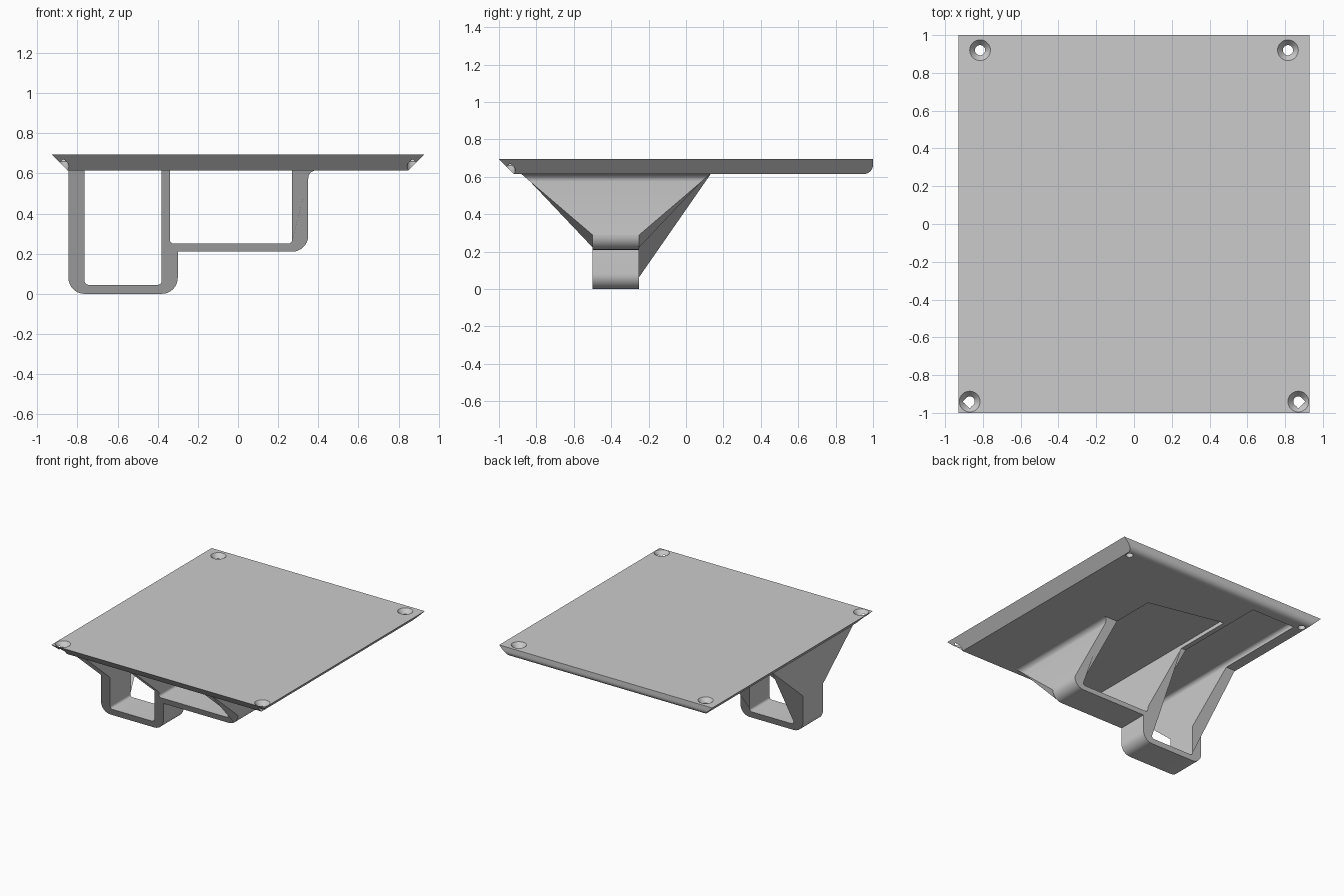
import bpy, bmesh, math
from mathutils import Matrix, Vector

cube = bpy.data.objects.get("Cube")
if cube:
    bpy.data.objects.remove(cube, do_unlink=True)

grey = bpy.data.materials.new("plain grey")
grey.use_nodes = True
GREY = (0.6, 0.6, 0.6, 1)
grey.diffuse_color = GREY
grey.node_tree.nodes["Principled BSDF"].inputs["Base Color"].default_value = GREY

TOP, UNDER = 0.695, 0.615   # plate surfaces
HALF_X = 0.93


def rounded(corners, steps=8):
    """Outline from (u, v, radius) right-angle corners."""
    out = []
    for i, (u, v, r) in enumerate(corners):
        p = Vector((u, v))
        if not r:
            out.append(p)
            continue
        d1 = (Vector(corners[i - 1][:2]) - p).normalized()
        d2 = (Vector(corners[(i + 1) % len(corners)][:2]) - p).normalized()
        centre = p + r * (d1 + d2)
        for k in range(steps + 1):
            t = math.pi / 2 * k / steps
            out.append(centre - r * (d2 * math.cos(t) + d1 * math.sin(t)))
    return out


def prism(outline, place, start, end):
    """Extrude an outline; place(u, v, w) maps it into space."""
    bm = bmesh.new()
    a = [bm.verts.new(place(u, v, start)) for u, v in outline]
    b = [bm.verts.new(place(u, v, end)) for u, v in outline]
    bm.faces.new(a)
    bm.faces.new(b[::-1])
    for i in range(len(a)):
        bm.faces.new((a[i - 1], a[i], b[i], b[i - 1]))
    return bm


def finish(bm, name):
    bmesh.ops.recalc_face_normals(bm, faces=bm.faces)
    mesh = bpy.data.meshes.new(name)
    bm.to_mesh(mesh)
    bm.free()
    mesh.materials.append(grey)
    obj = bpy.data.objects.new(name, mesh)
    bpy.context.collection.objects.link(obj)
    return obj


def activate(obj):
    bpy.ops.object.select_all(action='DESELECT')
    obj.select_set(True)
    bpy.context.view_layer.objects.active = obj


def cut(obj, cutter):
    cutter.hide_render = True
    mod = obj.modifiers.new("cut", 'BOOLEAN')
    mod.operation = 'DIFFERENCE'
    mod.solver = 'EXACT'
    mod.object = cutter
    activate(obj)
    bpy.ops.object.modifier_apply(modifier=mod.name)
    bpy.data.objects.remove(cutter, do_unlink=True)


def xz(u, v, w):
    return (u, w, v)


# Plate: side outline with chamfered front and rounded back, sides drawn in at 45 degrees
outline = rounded([(-1, TOP, 0), (-0.92, UNDER, 0), (1, UNDER, 0.05), (1, TOP, 0)])
plate = finish(prism(outline, lambda u, v, w: (w * (HALF_X - TOP + v), u, v), -1, 1), "top_plate")

# Shallow pockets under the plate, above the two loops
wide = [(-0.34, -0.8), (0.27, -0.8), (0.27, 0.48), (-0.34, 0.61)]
cut(plate, finish(prism(wide, lambda u, v, w: (u, v, w), 0.58, 0.645), "wide_pocket_cutter"))
channel = rounded([(-0.765, 0.58, 0), (-0.38, 0.58, 0), (-0.38, 0.65, 0.03), (-0.765, 0.65, 0.03)])
cut(plate, finish(prism(channel, xz, -0.8, 0.89), "channel_cutter"))

# Countersunk screw holes
for x, y in ((0.87, -0.94), (0.815, 0.92)):
    for side in (-1, 1):
        bm = bmesh.new()
        profile = [(0, 0.5), (0.027, 0.5), (0.027, 0.66), (0.055, TOP), (0.055, 0.75), (0, 0.75)]
        vs = [bm.verts.new((r, 0, z)) for r, z in profile]
        es = [bm.edges.new(pair) for pair in zip(vs, vs[1:])]
        bmesh.ops.spin(bm, geom=vs + es, cent=(0, 0, 0), axis=(0, 0, 1),
                       angle=math.tau, steps=32)
        bmesh.ops.remove_doubles(bm, verts=bm.verts, dist=0.0001)
        bmesh.ops.transform(bm, matrix=Matrix.Translation((side * x, y, 0)), verts=bm.verts)
        cut(plate, finish(bm, "screw_hole_cutter"))

# Bracket: one continuous strip forming a deep loop and a shallow loop
IN = UNDER + 0.004
strip = rounded([
    (-0.845, IN, 0), (-0.845, 0, 0.08), (-0.30, 0, 0.08), (-0.30, 0.21, 0),
    (0.35, 0.21, 0.08), (0.35, UNDER, 0.04), (0.392, UNDER, 0), (0.392, IN, 0),
    (0.27, IN, 0), (0.27, 0.25, 0.02), (-0.34, 0.25, 0.02), (-0.34, IN, 0),
    (-0.38, IN, 0), (-0.38, 0.045, 0.02), (-0.765, 0.045, 0.02), (-0.765, IN, 0)])
bm = prism(strip, xz, -0.5, -0.25)
FLARE = 0.29
bmesh.ops.bisect_plane(bm, geom=bm.verts[:] + bm.edges[:] + bm.faces[:],
                       plane_co=(0, 0, FLARE), plane_no=(0, 0, 1))
# Walls widen front and back towards the plate
for v in bm.verts:
    spread = 0.38 * max(0, v.co.z - FLARE) / (UNDER - FLARE)
    v.co.y += spread if v.co.y > -0.375 else -spread
bracket = finish(bm, "hanging_bracket")

for obj in (plate, bracket):
    activate(obj)
    bpy.ops.object.shade_smooth_by_angle(angle=math.radians(30))
